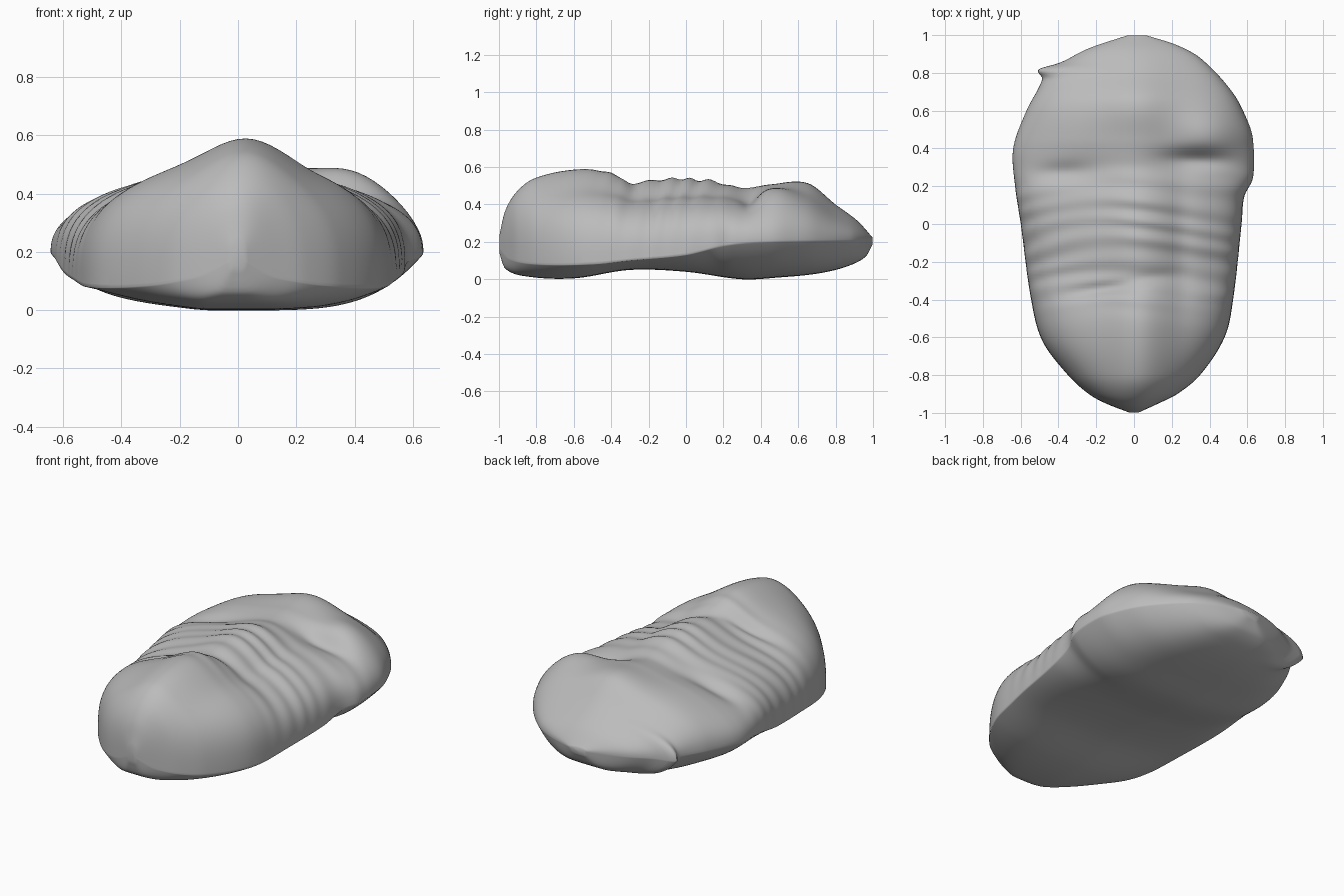
import bpy, bmesh
from math import sin, cos, pi, exp

cube = bpy.data.objects.get("Cube")
if cube:
    bpy.data.objects.remove(cube)

# Lengthwise profiles: (y, value)
RIGHT = [(-1, .02), (-.95, .15), (-.9, .24), (-.8, .35), (-.62, .485), (-.4, .545), (0, .6),
         (.2, .63), (.4, .64), (.6, .57), (.77, .485), (.82, .51), (.85, .4), (.93, .24), (1, .03)]
LEFT = [(-1, .02), (-.95, .13), (-.9, .23), (-.8, .35), (-.6, .48), (-.4, .525), (0, .57),
        (.15, .585), (.24, .63), (.45, .63), (.55, .6), (.7, .52), (.88, .35), (.95, .22), (1, .06)]
TOP = [(-1, .22), (-.97, .36), (-.9, .475), (-.8, .545), (-.57, .59), (-.4, .57), (-.28, .525),
       (-.07, .54), (.15, .525), (.3, .49), (.45, .505), (.65, .515), (.8, .4), (.92, .31), (1, .22)]
RIM = [(-1, .17), (-.95, .11), (-.8, .08), (-.5, .08), (-.3, .1), (0, .13), (.2, .18), (.4, .2),
       (1, .21)]
BOTTOM = [(-1, .15), (-.97, .06), (-.85, .015), (-.6, .005), (-.3, .05), (0, .04),
          (.3, 0), (.5, .01), (.7, .03), (.85, .065), (.96, .12), (1, .19)]


def sample(profile, y):
    """Smooth curve through the profile points."""
    n = len(profile) - 1
    i = next((k for k in range(n) if y <= profile[k + 1][0]), n - 1)

    def slope(k):
        (a, va), (b, vb) = profile[max(0, k - 1)], profile[min(n, k + 1)]
        return (vb - va) / (b - a)
    (a, va), (b, vb) = profile[i], profile[i + 1]
    h = b - a
    t = (y - a) / h
    e = t * t * (3 - 2 * t)
    return (va + (vb - va) * e + h * t * (1 - t) * ((1 - t) * slope(i) - t * slope(i + 1)))


def bump(x, y, cx, cy, rx, ry):
    return exp(-((x - cx) / rx) ** 2 - ((y - cy) / ry) ** 2)


def ribs(x, y):
    """Uneven ridges across the middle of the body, fading toward both ends."""
    fade = exp(-((y + .08) / .33) ** 4)
    along = y + .25 * x * x + .02 * sin(5 * x) + .012 * sin(17 * y + 3 * x)
    return fade * (.75 + .25 * sin(9 * y + 7 * x)) * sin(2 * pi * along / .11)


def point(y, t):
    u, s = cos(t), sin(t)
    x = u * sample(LEFT if u > 0 else RIGHT, y)
    rim, top, base = sample(RIM, y), sample(TOP, y), sample(BOTTOM, y)
    head = min(1, max(0, (y - .1) / .3))
    if s < 0:
        # Nearly flat underside, rising gently on the right
        base = min(rim, base + .12 * max(0, -x - .12))
        return x, y, base + (rim - base) * abs(u) ** (4 if u > 0 else 6)
    ridge = exp(-((x - .03) / .17) ** 2)
    z = rim + (top - rim) * (.84 * s ** (.66 + .2 * head) + .16 * ridge * s ** .3)
    relief = .012 * ribs(x, y) * (.5 + .5 * ridge)
    # Raised cheeks and the furrows behind the head and before the tail
    relief += .085 * bump(x, y, .42, .47, .2, .14)
    relief += .02 * bump(x, y, -.3, .45, .2, .15)
    relief -= .05 * bump(x, y, .34, .34, .17, .05)
    relief -= .03 * bump(x, y, -.38, .27, .16, .05)
    relief -= .03 * bump(x, y, -.15, -.31 + .2 * x, .28, .035)
    relief -= .018 * bump(x, y, .25, -.1, .06, .4)
    x *= 1 + .012 * ribs(x, y) * s ** .5
    return x, y, z + relief * s ** .7


# Loft rings along the length and cap both ends
STEPS, SIDES = 150, 112
bm = bmesh.new()
rings = []
for i in range(STEPS + 1):
    y = -cos(pi * i / STEPS) * .5 + (i / STEPS - .5)
    rings.append([bm.verts.new(point(y, 2 * pi * j / SIDES)) for j in range(SIDES)])
for a, b in zip(rings, rings[1:]):
    for j in range(SIDES):
        k = (j + 1) % SIDES
        bm.faces.new((a[j], a[k], b[k], b[j]))
bm.faces.new(rings[0])
bm.faces.new(rings[-1])
bmesh.ops.recalc_face_normals(bm, faces=bm.faces)
mesh = bpy.data.meshes.new("fossil_body")
bm.to_mesh(mesh)
bm.free()
body = bpy.data.objects.new("fossil_body", mesh)
bpy.context.collection.objects.link(body)

# Plain stone colour
stone = bpy.data.materials.new("grey_stone")
stone.use_nodes = True
colour = (.5, .5, .5, 1)
stone.diffuse_color = colour
stone.node_tree.nodes["Principled BSDF"].inputs["Base Color"].default_value = colour
mesh.materials.append(stone)

# Soften the sharp lower rim
soften = body.modifiers.new("soften", 'SMOOTH')
soften.factor = .5
soften.iterations = 4

bpy.context.view_layer.objects.active = body
body.select_set(True)
bpy.ops.object.shade_smooth_by_angle(angle=pi / 3)
